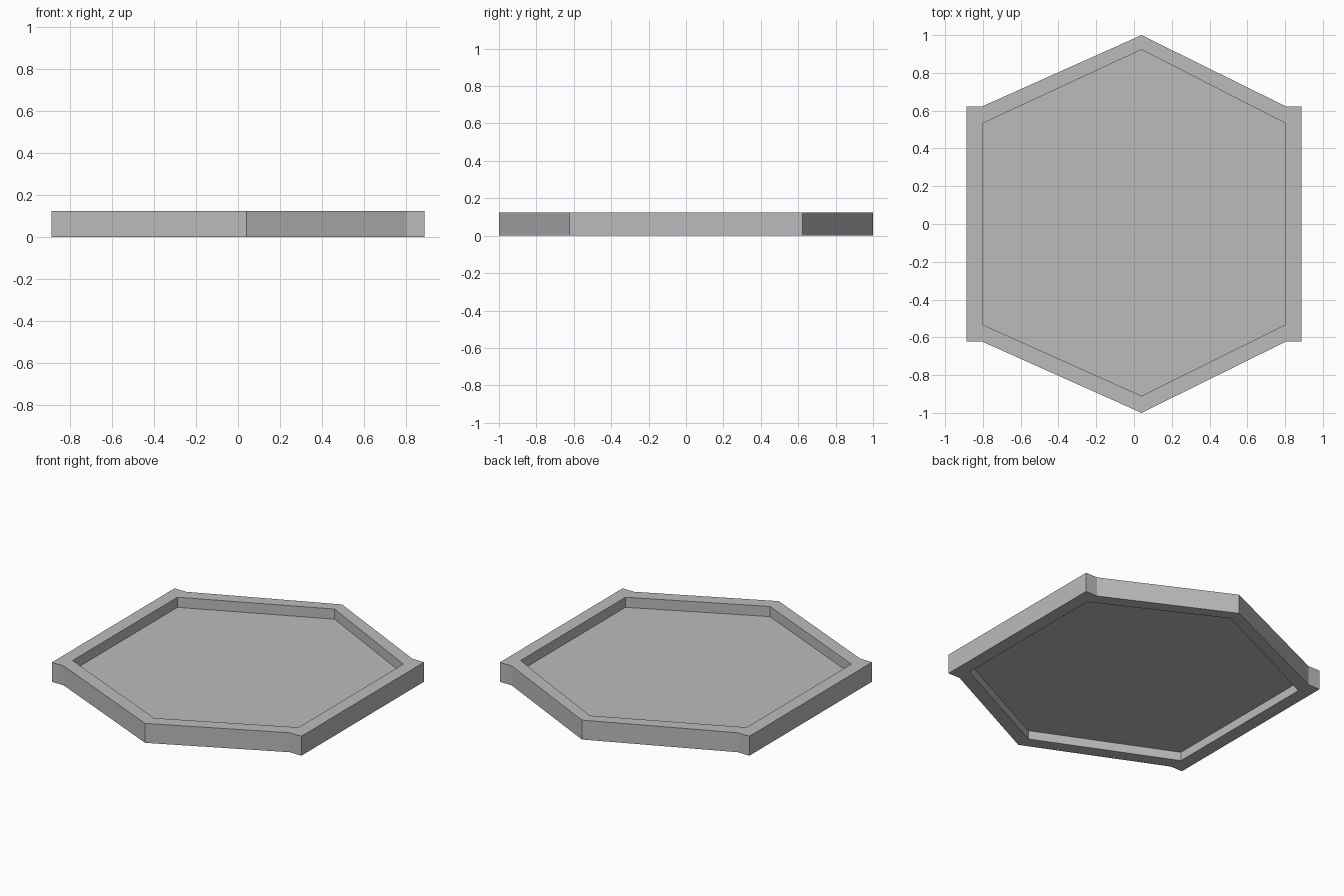
import bpy
import bmesh

cube = bpy.data.objects.get("Cube")
if cube:
    bpy.data.objects.remove(cube, do_unlink=True)

HEIGHT = 0.125
PANEL_Z = 0.058
PANEL_THICK = 0.004

grey = bpy.data.materials.new("plain_grey")
grey.use_nodes = True
colour = (0.5, 0.5, 0.5, 1)
grey.diffuse_color = colour
grey.node_tree.nodes["Principled BSDF"].inputs["Base Color"].default_value = colour


def extruded(name, outlines, z, height):
    """Raise flat outlines into one solid; shared corners are welded first."""
    bm = bmesh.new()
    for outline in outlines:
        bm.faces.new([bm.verts.new((x, y, z)) for x, y in outline])
    bmesh.ops.remove_doubles(bm, verts=bm.verts[:], dist=0.0001)
    base = bm.faces[:]
    raised = bmesh.ops.extrude_face_region(bm, geom=base, use_keep_orig=True)
    top = [v for v in raised["geom"] if isinstance(v, bmesh.types.BMVert)]
    bmesh.ops.translate(bm, verts=top, vec=(0, 0, height))
    bmesh.ops.recalc_face_normals(bm, faces=bm.faces[:])
    mesh = bpy.data.meshes.new(name)
    bm.to_mesh(mesh)
    bm.free()
    mesh.materials.append(grey)
    obj = bpy.data.objects.new(name, mesh)
    bpy.context.collection.objects.link(obj)
    return obj


# Key corners of the plan
tip_x = 0.04
side_x = 0.803
rim_x = 0.887
outer_y = 0.623
inner_y = 0.532
tip_in = {-1: -0.91, 1: 0.923}

# Rim: two straight side bars and four sloping bars that meet at the tips
bars = []
for sx in (-1, 1):
    x = sx * side_x
    bars.append([(sx * rim_x, -outer_y), (sx * rim_x, outer_y), (x, outer_y),
                 (x, inner_y), (x, -inner_y), (x, -outer_y)])
    for sy in (-1, 1):
        bars.append([(x, sy * outer_y), (tip_x, sy), (tip_x, tip_in[sy]),
                     (x, sy * inner_y)])
extruded("rim", bars, 0, HEIGHT)

# Thin floor panel set halfway up the rim, leaving a recess on both sides
hexagon = [(-side_x, -inner_y), (tip_x, tip_in[-1]), (side_x, -inner_y),
           (side_x, inner_y), (tip_x, tip_in[1]), (-side_x, inner_y)]
extruded("floor_panel", [hexagon], PANEL_Z - PANEL_THICK / 2, PANEL_THICK)
